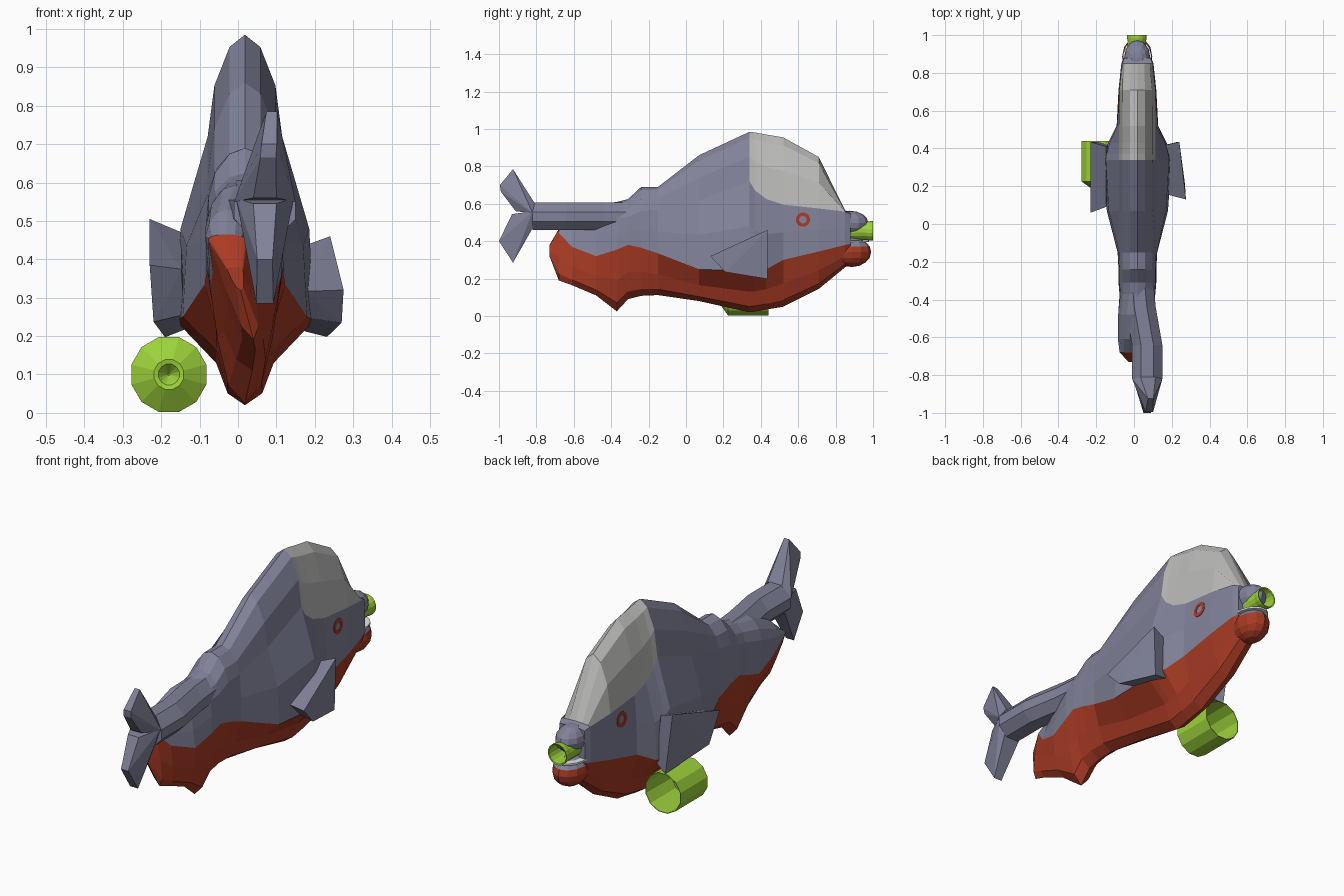
import bpy, bmesh, math
from mathutils import Vector, Matrix
from mathutils.bvhtree import BVHTree

if "Cube" in bpy.data.objects:
    bpy.data.objects.remove(bpy.data.objects["Cube"])


def material(name, rgb):
    m = bpy.data.materials.new(name)
    m.diffuse_color = (*rgb, 1)
    m.use_nodes = True
    m.node_tree.nodes["Principled BSDF"].inputs["Base Color"].default_value = m.diffuse_color
    return m


GREY = material("slate_grey", (0.22, 0.225, 0.32))
RED = material("rust_red", (0.40, 0.043, 0.018))
PALE = material("pale_grey", (0.5, 0.5, 0.49))
GREEN = material("lime_green", (0.34, 0.65, 0.045))
WHITE = material("tooth_white", (0.9, 0.9, 0.88))


def finish(bm, name, mats):
    bmesh.ops.recalc_face_normals(bm, faces=bm.faces)
    me = bpy.data.meshes.new(name)
    bm.to_mesh(me)
    bm.free()
    for m in mats:
        me.materials.append(m)
    ob = bpy.data.objects.new(name, me)
    bpy.context.collection.objects.link(ob)
    return ob


def loft(rings, color=lambda i, j: 0, caps=(0, 0)):
    """Skin closed rings; color(i, j) gives the material of each face."""
    bm = bmesh.new()
    vs = [[bm.verts.new(p) for p in r] for r in rings]
    n = len(rings[0])
    for i in range(len(vs) - 1):
        for j in range(n):
            k = (j + 1) % n
            f = bm.faces.new((vs[i][j], vs[i][k], vs[i + 1][k], vs[i + 1][j]))
            f.material_index = color(i, j)
    for ring, c in zip((vs[0], vs[-1]), caps):
        if c is not None:
            bm.faces.new(ring).material_index = c
    return bm


def hull(name, pts, mat):
    bm = bmesh.new()
    for p in pts:
        bm.verts.new(p)
    bmesh.ops.convex_hull(bm, input=bm.verts)
    loose = [v for v in bm.verts if not v.link_faces]
    bmesh.ops.delete(bm, geom=loose, context='VERTS')
    return finish(bm, name, [mat])


def circle(sides):
    """Unit circle points as (cos, sin)."""
    turns = [math.tau * (k + 0.5) / sides for k in range(sides)]
    return [(math.cos(a), math.sin(a)) for a in turns]


def lathe_y(name, profile, cx, cz, sides, mat):
    """Turn a (y, radius) profile around a line along y."""
    rings = [[(cx + r * s, y, cz + r * c) for c, s in circle(sides)] for y, r in profile]
    return finish(loft(rings), name, [mat])


# Body stations: y, bottom z, belly line z, patch line z, top z, half width at belly line
BODY = [
    (0.88, 0.285, 0.385, 0.545, 0.553, 0.073),
    (0.85, 0.26, 0.38, 0.558, 0.566, 0.085),
    (0.71, 0.145, 0.345, 0.575, 0.85, 0.10),
    (0.52, 0.05, 0.30, 0.595, 0.955, 0.11),
    (0.43, 0.035, 0.25, 0.625, 0.97, 0.155),
    (0.37, 0.024, 0.243, 0.67, 0.981, 0.175),
    (0.34, 0.02, 0.24, 0.72, 0.985, 0.18),
    (0.07, 0.08, 0.25, 0.62, 0.86, 0.162),
    (-0.15, 0.112, 0.335, 0.57, 0.69, 0.105),
    (-0.24, 0.108, 0.365, 0.56, 0.69, 0.10),
    (-0.31, 0.09, 0.38, 0.53, 0.625, 0.10),
    (-0.37, 0.025, 0.355, 0.52, 0.61, 0.095),
    (-0.48, 0.11, 0.32, 0.49, 0.595, 0.085),
    (-0.61, 0.165, 0.37, 0.46, 0.53, 0.06),
    (-0.68, 0.19, 0.445, 0.455, 0.465, 0.05),
    (-0.73, 0.32, 0.37, 0.375, 0.38, 0.02),
]


def body_ring(y, zb, zr, zw, zt, wr):
    # The rear of the belly twists: its top leans left, its bottom leans right
    twist = min(1, max(0, -0.37 - y) / 0.25)
    wl, ww = min(0.075, 0.75 * wr), min(0.097, 0.95 * wr)
    half = [(min(0.04, 0.45 * ww), zt - 0.12 * (zt - zw)),
            (0.82 * ww, zw + 0.5 * (zt - zw)), (ww, zw),
            ((wr + ww) / 2 + 0.35 * (wr - ww), (zr + zw) / 2), (wr, zr),
            (wl, zb + 0.5 * (zr - zb)), (0.6 * wl, zb + 0.14 * (zr - zb))]
    pts = [(0, zt)] + half + [(0, zb)] + [(-w, z) for w, z in reversed(half)]
    return [(0.018 + w + twist * (0.26 * max(0, 0.46 - z) - 0.048), y, z) for w, z in pts]


def body_color(i, j):
    # Red belly, pale patch behind the head, grey elsewhere
    level = min(j, 15 - j)
    if level >= 5 or i >= len(BODY) - 2:
        return 1
    return 2 if level < 3 and BODY[i + 1][0] >= 0.34 and i > 0 else 0


bm = loft([body_ring(*s) for s in BODY], body_color, (0, 1))
bmesh.ops.recalc_face_normals(bm, faces=bm.faces)
tree = BVHTree.FromBMesh(bm)
finish(bm, "body", [GREY, RED, PALE])

# Tail stem, bent a little to the right
rings = []
for y, cx in ((-0.28, 0.02), (-0.44, 0.035), (-0.64, 0.07), (-0.82, 0.07)):
    half = [(0.033, 0.607), (0.08, 0.555), (0.08, 0.505), (0.036, 0.46)]
    rings.append([(cx + w, y, z) for w, z in half] +
                 [(cx - w, y, z) for w, z in reversed(half)])
finish(loft(rings), "tail_stem", [GREY])

# Tail fin lobes: y, z, half thickness
UPPER = [(-0.81, 0.605, 0.04), (-0.82, 0.55, 0.08), (-0.91, 0.56, 0.03),
         (-0.925, 0.785, 0.014), (-0.995, 0.70, 0.02), (-0.99, 0.665, 0.02)]
LOWER = [(-0.82, 0.56, 0.075), (-0.82, 0.47, 0.045), (-0.93, 0.545, 0.03),
         (-1.0, 0.40, 0.02), (-0.925, 0.285, 0.022)]
for name, pts in (("tail_fin_upper", UPPER), ("tail_fin_lower", LOWER)):
    hull(name, [(0.07 + 0.08 * max(0, z - 0.56) + s * t, y, z)
                for y, z, t in pts for s in (-1, 1)], GREY)

# Side fins: outer corners, with roots drawn inwards into the body
FIN_RIGHT = [(0.24, 0.435, 0.46), (0.275, 0.13, 0.32), (0.27, 0.21, 0.235), (0.232, 0.435, 0.198)]
FIN_LEFT = [(-0.23, 0.435, 0.505), (-0.23, 0.06, 0.385), (-0.22, 0.13, 0.237), (-0.19, 0.435, 0.197)]
for name, outer in (("side_fin_right", FIN_RIGHT), ("side_fin_left", FIN_LEFT)):
    mid = sum((Vector(p) for p in outer), Vector()) / 4
    roots = [(x * 0.64, y + 0.15 * (mid.y - y), z + 0.2 * (mid.z - z)) for x, y, z in outer]
    hull(name, outer + roots, GREY)


# Lips: low-poly rounded lumps, the lower one red below its rim
def lip(name, centre, radii, red_below):
    bm = bmesh.new()
    bmesh.ops.create_uvsphere(bm, u_segments=12, v_segments=8, radius=1,
                              matrix=Matrix.Translation(centre) @ Matrix.Diagonal((*radii, 1)))
    for f in bm.faces:
        f.material_index = int(f.calc_center_median().z < red_below)
    finish(bm, name, [GREY, RED])


lip("upper_lip", (0.017, 0.875, 0.497), (0.07, 0.1, 0.066), 0)
lip("lower_lip", (0.017, 0.885, 0.342), (0.08, 0.105, 0.08), 0.368)

# Teeth: a thin rounded white strip along the mouth line
finish(loft([[(0.017 + 0.076 * c, 0.88 + 0.1 * s, z) for c, s in circle(16)]
             for z in (0.396, 0.405)]), "teeth", [WHITE])

# Mouth horn and hanging cup, both hollow towards the head end
lathe_y("mouth_horn", [(0.86, 0.051), (0.965, 0.049), (0.985, 0.053), (1.0, 0.053),
                       (0.998, 0.047), (0.90, 0.042)], 0.015, 0.455, 16, GREEN)
lathe_y("hanging_cup", [(0.215, 0.003), (0.186, 0.028), (0.183, 0.04), (0.225, 0.101),
                        (0.44, 0.101), (0.44, 0.098), (0.24, 0.095)], -0.18, 0.1, 12, GREEN)

# Eyes: thin rings laid on the body sides
for side, label in ((1, "right"), (-1, "left")):
    rings = []
    for r, lift in ((0.02, -0.001), (0.02, 0.002), (0.038, 0.002), (0.038, -0.001)):
        ring = []
        for c, s in circle(16):
            start = Vector((side, 0.625 + r * c, 0.515 + r * s))
            hit = tree.ray_cast(start, Vector((-side, 0, 0)))[0]
            ring.append(hit + Vector((side * lift, 0, 0)))
        rings.append(ring)
    finish(loft(rings, caps=(None, None)), "eye_ring_" + label, [RED])
